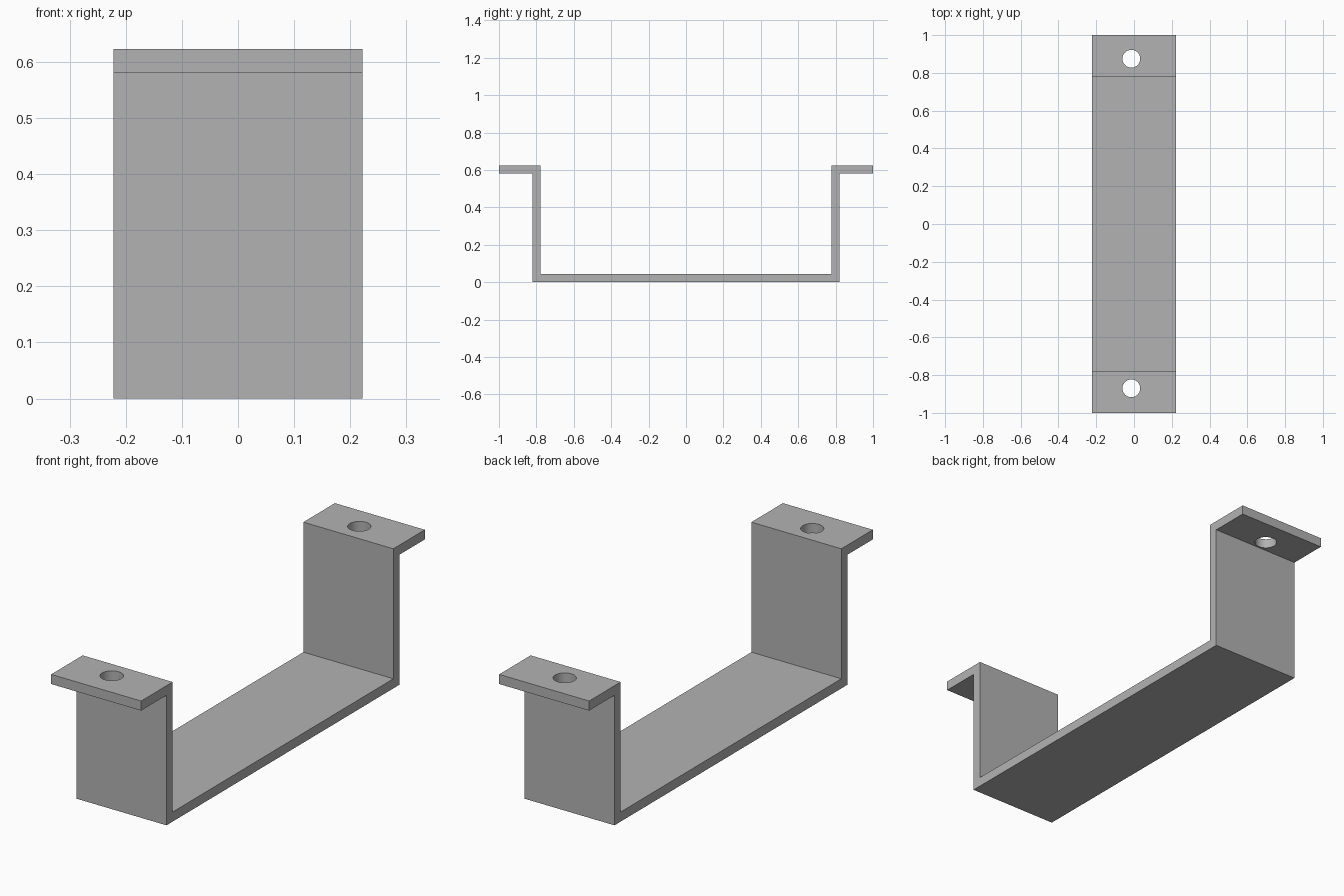
import bpy
import bmesh

cube = bpy.data.objects.get("Cube")
if cube:
    bpy.data.objects.remove(cube, do_unlink=True)

HALF_WIDTH = 0.222
HEIGHT = 0.623
THICK = 0.043
WALL_IN, WALL_OUT = 0.778, 0.821

# Plain grey metal
grey = bpy.data.materials.new("grey metal")
grey.use_nodes = True
colour = (0.45, 0.45, 0.45, 1.0)
grey.diffuse_color = colour
grey.node_tree.nodes["Principled BSDF"].inputs["Base Color"].default_value = colour


def make_object(name, bm):
    bmesh.ops.recalc_face_normals(bm, faces=bm.faces[:])
    mesh = bpy.data.meshes.new(name)
    bm.to_mesh(mesh)
    bm.free()
    mesh.materials.append(grey)
    obj = bpy.data.objects.new(name, mesh)
    bpy.context.collection.objects.link(obj)
    return obj


# Bracket: half of the bent strip outline (y, z), mirrored and extruded across x
half = [(WALL_OUT, 0), (WALL_OUT, HEIGHT - THICK), (1, HEIGHT - THICK),
        (1, HEIGHT), (WALL_IN, HEIGHT), (WALL_IN, THICK)]
outline = half + [(-y, z) for y, z in reversed(half)]
bm = bmesh.new()
face = bm.faces.new([bm.verts.new((-HALF_WIDTH, y, z)) for y, z in outline])
strip = bmesh.ops.extrude_face_region(bm, geom=[face])
verts = [v for v in strip["geom"] if isinstance(v, bmesh.types.BMVert)]
bmesh.ops.translate(bm, verts=verts, vec=(2 * HALF_WIDTH, 0, 0))
bracket = make_object("mounting_bracket", bm)

# Screw hole in each flange
cutters = []
for name, y in (("front_hole_cutter", -0.87), ("back_hole_cutter", 0.875)):
    bm = bmesh.new()
    bmesh.ops.create_cone(bm, cap_ends=True, segments=48, radius1=0.047,
                          radius2=0.047, depth=0.2)
    cutter = make_object(name, bm)
    cutter.location = (-0.014, y, HEIGHT - THICK / 2)
    cutter.hide_render = True
    cut = bracket.modifiers.new(name, 'BOOLEAN')
    cut.operation = 'DIFFERENCE'
    cut.solver = 'EXACT'
    cut.object = cutter
    cutters.append(cutter)

# Bake the holes and drop the cutters
bpy.context.view_layer.update()
graph = bpy.context.evaluated_depsgraph_get()
drilled = bpy.data.meshes.new_from_object(bracket.evaluated_get(graph))
bracket.modifiers.clear()
bracket.data = drilled
for cutter in cutters:
    bpy.data.objects.remove(cutter, do_unlink=True)

# Smooth hole walls, crisp edges
bpy.ops.object.select_all(action='DESELECT')
bracket.select_set(True)
bpy.context.view_layer.objects.active = bracket
bpy.ops.object.shade_smooth_by_angle()
